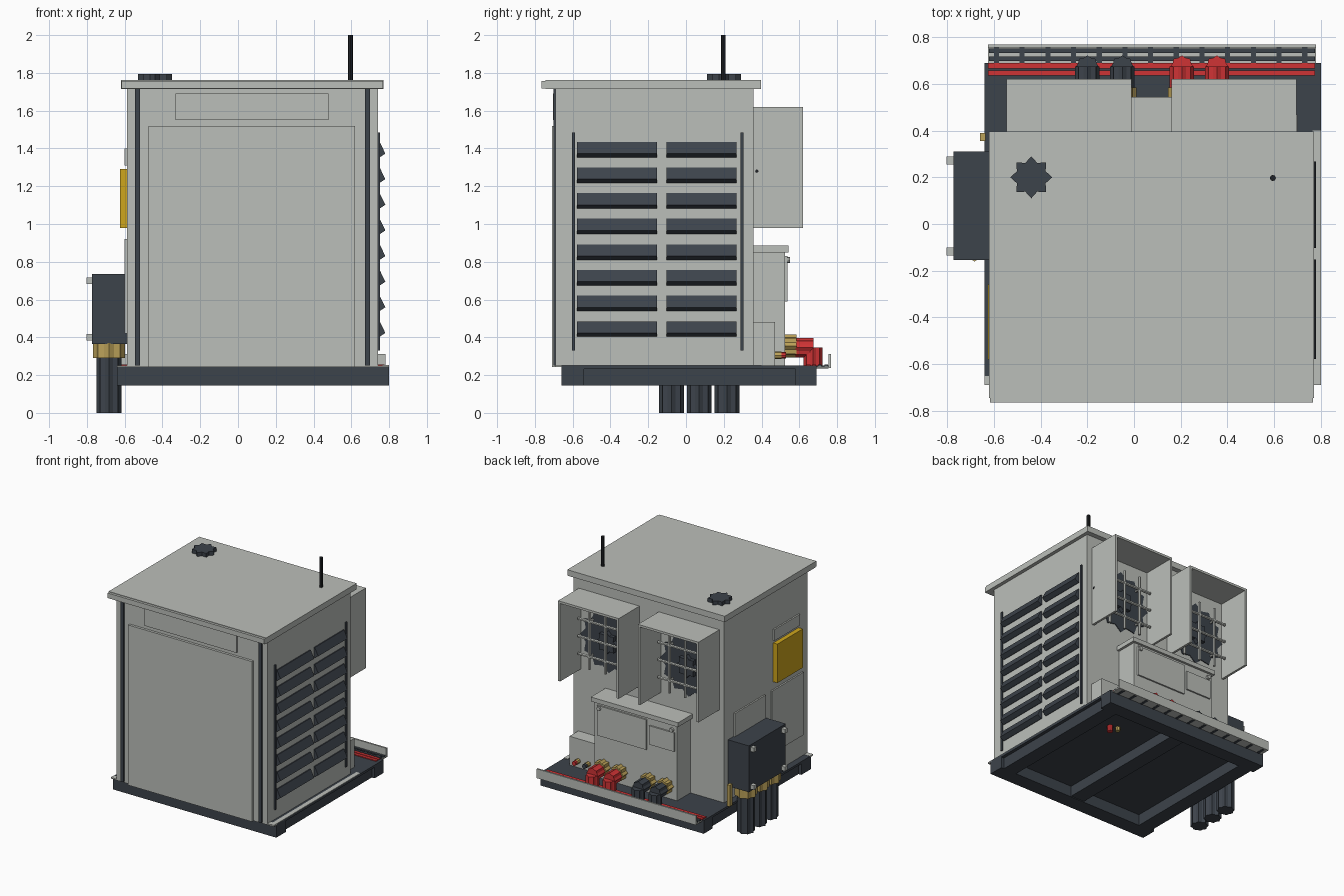
import bpy, bmesh, math
from mathutils import Matrix

if "Cube" in bpy.data.objects:
    bpy.data.objects.remove(bpy.data.objects["Cube"], do_unlink=True)


def material(name, rgb):
    m = bpy.data.materials.new(name)
    m.use_nodes = True
    m.diffuse_color = (*rgb, 1)
    m.node_tree.nodes["Principled BSDF"].inputs["Base Color"].default_value = (*rgb, 1)
    return m


GREY = material("light grey paint", (0.50, 0.52, 0.49))
DARK = material("dark slate", (0.046, 0.056, 0.07))
BLACK = material("black rubber", (0.014, 0.016, 0.019))
RED = material("red plastic", (0.62, 0.033, 0.035))
BRASS = material("brass", (0.5, 0.36, 0.1))
YELLOW = material("yellow panel", (0.62, 0.38, 0.012))


def finish(name, bm, mat):
    bmesh.ops.recalc_face_normals(bm, faces=bm.faces)
    me = bpy.data.meshes.new(name)
    bm.to_mesh(me)
    bm.free()
    me.materials.append(mat)
    ob = bpy.data.objects.new(name, me)
    bpy.context.scene.collection.objects.link(ob)
    return ob


def box(name, x, y, z, mat):
    """Box from three (low, high) ranges."""
    bm = bmesh.new()
    bmesh.ops.create_cube(bm, size=1)
    for v in bm.verts:
        v.co = [r[0] if c < 0 else r[1] for c, r in zip(v.co, (x, y, z))]
    return finish(name, bm, mat)


def prism(name, start, length, axis, radius, mat, points=8, inner=1.0):
    """Straight prism along an axis; inner below 1 gives a ribbed star section."""
    n = points if inner == 1 else points * 2
    bm = bmesh.new()
    ring = []
    for i in range(n):
        r = radius * (inner if inner < 1 and i % 2 else 1)
        a = 2 * math.pi * i / n
        ring.append(bm.verts.new((r * math.cos(a), r * math.sin(a), 0)))
    face = bm.faces.new(ring)
    out = bmesh.ops.extrude_face_region(bm, geom=[face])["geom"]
    top = [g for g in out if isinstance(g, bmesh.types.BMVert)]
    bmesh.ops.translate(bm, verts=top, vec=(0, 0, length))
    turn = {"x": Matrix.Rotation(math.pi / 2, 4, "Y"),
            "y": Matrix.Rotation(-math.pi / 2, 4, "X"),
            "z": Matrix.Identity(4)}[axis]
    bmesh.ops.transform(bm, matrix=Matrix.Translation(start) @ turn, verts=bm.verts)
    return finish(name, bm, mat)


# Base frame: top plate, end rails, recessed side rails and centre beam
box("base_plate", (-0.64, 0.80), (-0.66, 0.69), (0.232, 0.25), DARK)
for n, y in (("front", (-0.66, -0.54)), ("back", (0.58, 0.69))):
    box("base_rail_" + n, (-0.64, 0.80), y, (0.144, 0.24), DARK)
for n, x in (("right", (-0.615, -0.5)), ("left", (0.66, 0.775))):
    box("base_rail_" + n, x, (-0.54, 0.58), (0.144, 0.24), DARK)
box("base_beam", (0.02, 0.14), (-0.54, 0.58), (0.15, 0.24), DARK)
box("front_sill", (-0.64, 0.80), (-0.69, -0.65), (0.242, 0.252), GREY)
box("side_sill", (0.765, 0.80), (-0.69, 0.40), (0.249, 0.254), GREY)
prism("drain_plug", (0.485, 0.31, 0.185), 0.05, "z", 0.022, RED)
prism("drain_fitting", (0.43, 0.33, 0.2), 0.035, "z", 0.018, BRASS)

# Cabinet body, roof, door and front trim
box("cabinet_body", (-0.588, 0.742), (-0.69, 0.358), (0.25, 1.72), GREY)
box("roof", (-0.62, 0.77), (-0.745, 0.397), (1.715, 1.762), GREY)
box("roof_front_lip", (-0.617, 0.767), (-0.765, -0.745), (1.718, 1.758), GREY)
box("front_door", (-0.473, 0.62), (-0.71, -0.69), (0.242, 1.52), GREY)
box("front_nameplate", (-0.33, 0.48), (-0.705, -0.69), (1.55, 1.69), GREY)
for x in (-0.546, 0.672):
    box("front_post", (x, x + 0.026), (-0.702, -0.68), (0.25, 1.714), DARK)

# Roof fittings
prism("roof_vent", (-0.44, 0.2, 1.755), 0.038, "z", 0.09, DARK, inner=0.74)
prism("antenna", (0.595, 0.197, 1.755), 0.245, "z", 0.013, BLACK)

# Louvred vent on the left side
for y in (-0.603, 0.288):
    box("louvre_rail", (0.735, 0.752), (y, y + 0.016), (0.33, 1.485), DARK)
for row in range(8):
    z = 1.435 - row * 0.1357
    for y0, y1 in ((-0.578, -0.153), (-0.103, 0.267)):
        bm = bmesh.new()
        section = ((0.735, z), (0.75, z), (0.78, z - 0.062), (0.75, z - 0.082), (0.735, z - 0.082))
        face = bm.faces.new([bm.verts.new((px, y0, pz)) for px, pz in section])
        out = bmesh.ops.extrude_face_region(bm, geom=[face])["geom"]
        bmesh.ops.translate(bm, vec=(0, y1 - y0, 0),
                            verts=[g for g in out if isinstance(g, bmesh.types.BMVert)])
        finish("louvre_blade", bm, DARK)

# Two rear fan hoods, open at the back and bottom
T = 0.018
for x0, x1 in ((-0.545, -0.01), (0.16, 0.695)):
    cx, cz = (x0 + x1) / 2, 1.265
    box("hood_top", (x0, x1), (0.35, 0.62), (1.62 - T, 1.62), GREY)
    for x in (x0, x1 - T):
        box("hood_side", (x, x + T), (0.35, 0.62), (0.98, 1.62 - T), GREY)
    prism("fan_opening", (cx, 0.352, cz), 0.012, "y", 0.25, DARK, points=12, inner=0.84)
    prism("fan_hub", (cx, 0.36, cz), 0.035, "y", 0.09, DARK, inner=0.74)
    for d in (-0.14, 0, 0.14):
        prism("guard_upright", (cx + d, 0.405, cz - 0.24), 0.48, "z", 0.011, GREY, points=6)
        prism("guard_bar", (cx - 0.24, 0.405, cz + d), 0.48, "x", 0.011, GREY, points=6)
    for sx in (-0.14, 0.14):
        for sz in (-0.14, 0.14):
            prism("guard_standoff", (cx + sx, 0.352, cz + sz), 0.05, "y", 0.009, GREY, points=6)
prism("hood_hole", (0.69, 0.375, 1.28), 0.007, "x", 0.009, BLACK)

# Rear connection console
box("console_body", (-0.29, 0.44), (0.35, 0.525), (0.25, 0.86), GREY)
box("console_lid", (-0.31, 0.46), (0.35, 0.543), (0.85, 0.885), GREY)
box("console_large_panel", (-0.025, 0.41), (0.525, 0.537), (0.59, 0.83), GREY)
box("console_small_panel", (-0.27, -0.05), (0.525, 0.537), (0.64, 0.79), GREY)
for x in (-0.25, 0.39):
    prism("console_knob", (x, 0.53, 0.81), 0.02, "y", 0.016, GREY)
box("junction_box", (0.44, 0.70), (0.35, 0.47), (0.25, 0.48), GREY)

# Rear power connectors: brass gland, ribbed sleeve and downturned elbow
for x, mat in ((-0.2, DARK), (-0.05, DARK), (0.205, RED), (0.355, RED)):
    prism("brass_gland", (x, 0.52, 0.354), 0.065, "y", 0.06, BRASS, inner=0.8)
    prism("connector_sleeve", (x, 0.58, 0.345), 0.095, "y", 0.052, mat, inner=0.85)
    prism("connector_elbow", (x, 0.672, 0.25), 0.095, "z", 0.05, mat, inner=0.85)
for x, mat in ((0.62, RED), (0.53, DARK)):
    prism("small_gland", (x, 0.465, 0.305), 0.04, "y", 0.019, BRASS)
    prism("small_plug", (x, 0.5, 0.305), 0.03, "y", 0.018, mat)

# Rear cable run and tray
for y in (0.635, 0.666):
    box("red_cable", (-0.625, 0.775), (y, y + 0.023), (0.246, 0.257), RED)
box("tray_floor", (-0.625, 0.78), (0.69, 0.765), (0.238, 0.246), GREY)
box("tray_back", (-0.625, 0.78), (0.755, 0.768), (0.238, 0.312), GREY)
for y in (0.698, 0.732):
    box("tray_cable", (-0.62, 0.775), (y, y + 0.019), (0.244, 0.256), DARK)
for i in range(13):
    x = -0.6 + i * 0.11
    box("tray_rung", (x, x + 0.022), (0.69, 0.755), (0.236, 0.252), DARK)

# Right side terminal box with cables hanging down
box("terminal_box", (-0.772, -0.58), (-0.155, 0.31), (0.365, 0.735), DARK)
for y in (-0.118, 0.272):
    for z in (0.4, 0.7):
        box("box_lug", (-0.802, -0.77), (y - 0.017, y + 0.017), (z - 0.017, z + 0.017), GREY)
for y in (-0.077, 0.07, 0.217):
    prism("cable_gland", (-0.683, y, 0.29), 0.08, "z", 0.084, BRASS, inner=0.84)
    prism("hanging_cable", (-0.683, y, 0), 0.3, "z", 0.066, DARK, inner=0.84)

# Right side wall panels and earth bar
box("yellow_panel", (-0.625, -0.585), (-0.58, -0.26), (0.98, 1.29), YELLOW)
for y, z in (((-0.58, -0.26), (1.31, 1.4)), ((-0.63, -0.23), (0.42, 0.92)),
             ((-0.15, 0.24), (0.42, 0.92))):
    box("wall_panel", (-0.6, -0.585), y, z, GREY)
box("earth_bar", (-0.66, -0.635), (0.355, 0.39), (0.25, 0.42), BRASS)
